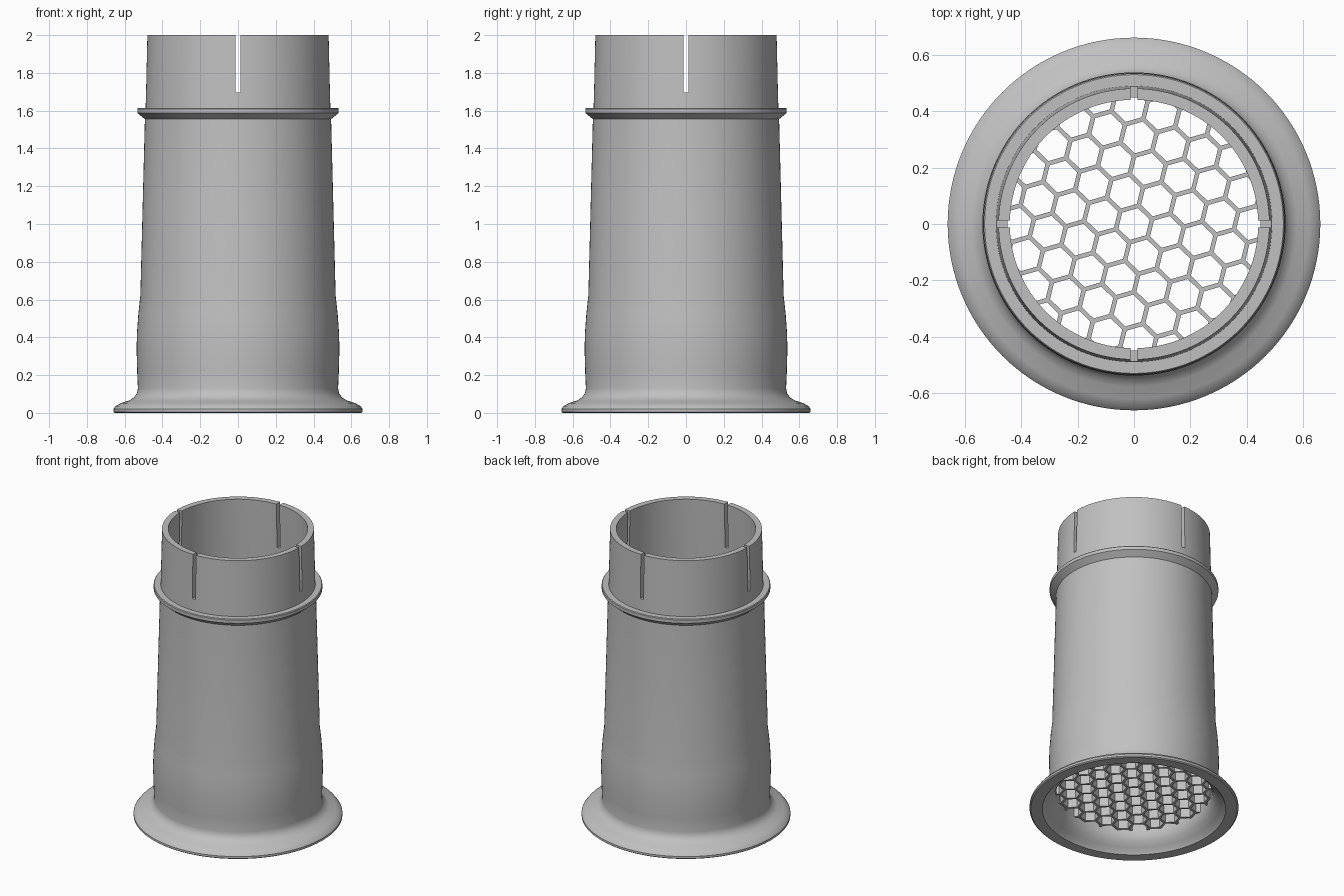
import bpy, bmesh, math
from mathutils import Vector, Matrix

if "Cube" in bpy.data.objects:
    bpy.data.objects.remove(bpy.data.objects["Cube"], do_unlink=True)

grey = bpy.data.materials.new("light grey plastic")
grey.use_nodes = True
COLOR = (0.53, 0.53, 0.53, 1)
grey.diffuse_color = COLOR
grey.node_tree.nodes["Principled BSDF"].inputs["Base Color"].default_value = COLOR


def add_object(name, bm):
    bmesh.ops.recalc_face_normals(bm, faces=bm.faces)
    mesh = bpy.data.meshes.new(name)
    bm.to_mesh(mesh)
    bm.free()
    mesh.materials.append(grey)
    obj = bpy.data.objects.new(name, mesh)
    bpy.context.collection.objects.link(obj)
    return obj


def activate(obj):
    bpy.ops.object.select_all(action='DESELECT')
    obj.select_set(True)
    bpy.context.view_layer.objects.active = obj


def cut(obj, cutter, operation):
    mod = obj.modifiers.new("cut", 'BOOLEAN')
    mod.object, mod.operation, mod.solver = cutter, operation, 'EXACT'
    activate(obj)
    bpy.ops.object.modifier_apply(modifier=mod.name)
    bpy.data.objects.remove(cutter, do_unlink=True)


def lathe(name, profile, steps=128):
    """Spin a closed (radius, height) outline around z."""
    bm = bmesh.new()
    verts = [bm.verts.new((r, 0, z)) for r, z in profile]
    edges = [bm.edges.new((v, verts[i - 1])) for i, v in enumerate(verts)]
    bmesh.ops.spin(bm, geom=verts + edges, cent=(0, 0, 0), axis=(0, 0, 1),
                   angle=math.tau, steps=steps, use_duplicate=False)
    bmesh.ops.remove_doubles(bm, verts=bm.verts, dist=1e-5)
    return add_object(name, bm)


# Tapered tube with flared foot, bulge, collar and hollow bore
outer = [(0.58, 0), (0.652, 0), (0.66, 0.006), (0.66, 0.02), (0.648, 0.036),
         (0.62, 0.052), (0.575, 0.066), (0.55, 0.083), (0.535, 0.105),
         (0.53, 0.13), (0.534, 0.22), (0.537, 0.34), (0.535, 0.42),
         (0.528, 0.52), (0.517, 0.62), (0.493, 1.555), (0.533, 1.588),
         (0.533, 1.61), (0.529, 1.615), (0.489, 1.615), (0.48, 2)]
inner = [(0.44, 2), (0.475, 0.62), (0.49, 0.4), (0.49, 0.13),
         (0.498, 0.095), (0.515, 0.065), (0.545, 0.035), (0.57, 0.015)]
tube = lathe("tube_body", outer + inner)

# Four slots in the top rim, cut by two crossing bars
for name, size in (("slot_cutter_x", (1.4, 0.024, 0.4)),
                   ("slot_cutter_y", (0.024, 1.4, 0.4))):
    bm = bmesh.new()
    bmesh.ops.create_cube(bm, size=1, matrix=Matrix.Translation((0, 0, 1.895))
                          @ Matrix.Diagonal((*size, 1)))
    bar = add_object(name, bm)
    bar.hide_render = True
    cut(tube, bar, 'DIFFERENCE')

# Honeycomb screen inside the foot
PITCH, TILT, REACH = 0.116, math.radians(-14), 6
SCREEN_Z, SCREEN_H = 0.125, 0.09
turn = Matrix.Rotation(TILT, 3, 'Z')
bm = bmesh.new()
for j in range(-REACH, REACH + 1):
    for i in range(-2 * REACH, 2 * REACH + 1):
        centre = Vector((PITCH * (i + j / 2), PITCH * j * math.sqrt(3) / 2, SCREEN_Z))
        if centre.xy.length > 0.62:
            continue
        ring = []
        for k in range(6):
            a = math.radians(30 + 60 * k)
            corner = Vector((math.cos(a), math.sin(a), 0)) * PITCH / math.sqrt(3)
            ring.append(bm.verts.new(turn @ (centre + corner)))
        bm.faces.new(ring)
bmesh.ops.remove_doubles(bm, verts=bm.verts, dist=1e-4)
cells = list(bm.faces)
bmesh.ops.inset_individual(bm, faces=cells, thickness=0.009)
bmesh.ops.delete(bm, geom=cells, context='FACES')
walls = bmesh.ops.extrude_face_region(bm, geom=list(bm.faces), use_keep_orig=True)
bmesh.ops.translate(bm, vec=(0, 0, SCREEN_H),
                    verts=[g for g in walls["geom"] if isinstance(g, bmesh.types.BMVert)])
screen = add_object("honeycomb_screen", bm)

# Trim the screen to the bore
bm = bmesh.new()
bmesh.ops.create_cone(bm, cap_ends=True, segments=96, radius1=0.5, radius2=0.5,
                      depth=0.6, matrix=Matrix.Translation((0, 0, 0.2)))
disc = add_object("screen_trimmer", bm)
disc.hide_render = True
cut(screen, disc, 'INTERSECT')

activate(tube)
bpy.ops.object.shade_smooth_by_angle(angle=math.radians(30))
